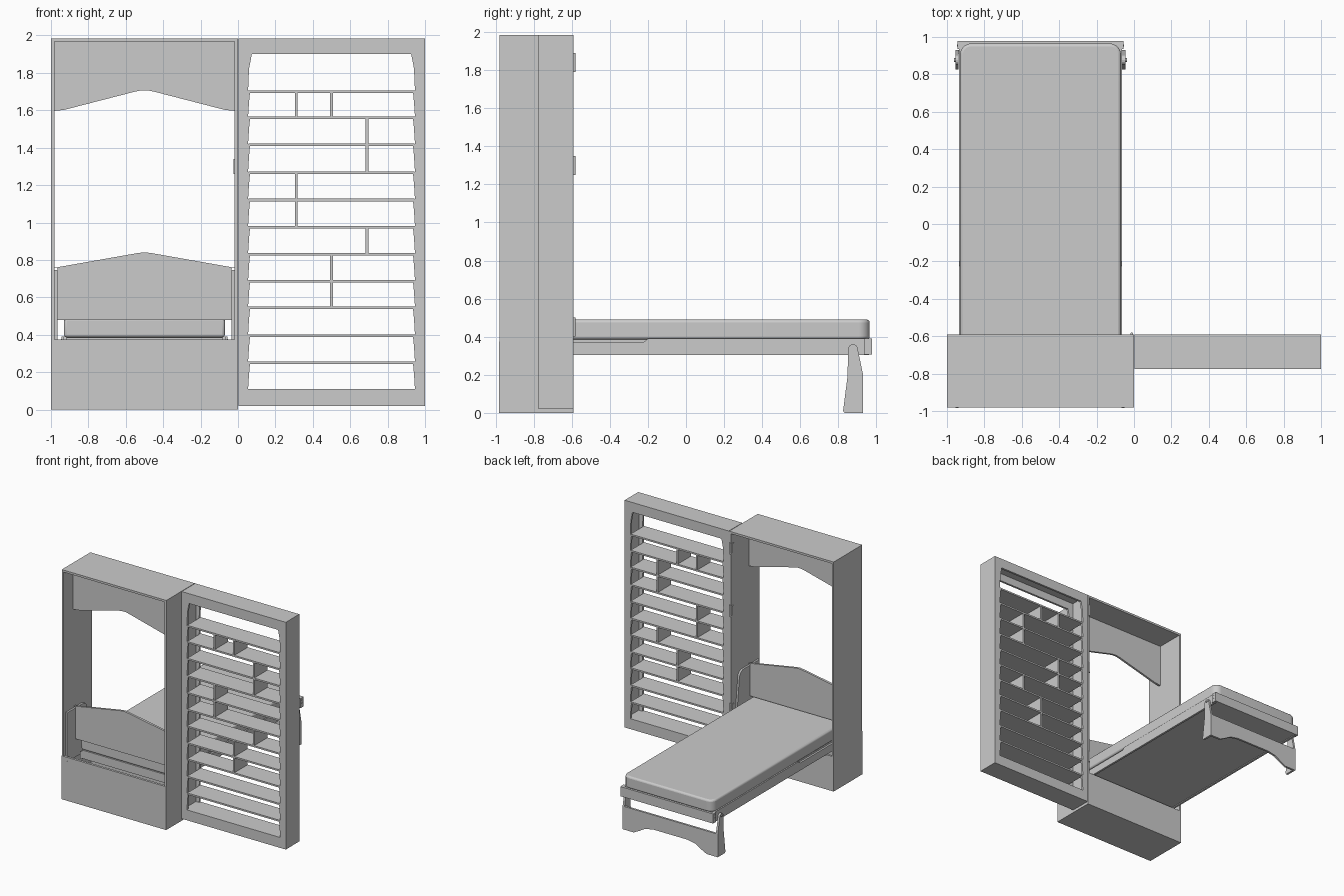
import bpy, bmesh
from math import pi, cos, sin
from mathutils import Vector

cube = bpy.data.objects.get("Cube")
if cube:
    bpy.data.objects.remove(cube)


def add_object(name, bm):
    bmesh.ops.recalc_face_normals(bm, faces=bm.faces)
    mesh = bpy.data.meshes.new(name)
    bm.to_mesh(mesh)
    bm.free()
    obj = bpy.data.objects.new(name, mesh)
    bpy.context.collection.objects.link(obj)
    return obj


def prism(name, points, axis, start, end):
    """Extrude a 2D profile along an axis; the profile uses the other two axes in order."""
    i = "xyz".index(axis)
    bm = bmesh.new()
    verts = []
    for p in points:
        co = list(p)
        co.insert(i, start)
        verts.append(bm.verts.new(co))
    face = bm.faces.new(verts)
    new = bmesh.ops.extrude_face_region(bm, geom=[face])["geom"]
    shift = Vector((0, 0, 0))
    shift[i] = end - start
    bmesh.ops.translate(bm, verts=[g for g in new if isinstance(g, bmesh.types.BMVert)], vec=shift)
    return add_object(name, bm)


def box(name, x, y, z):
    return prism(name, [(x[0], y[0]), (x[1], y[0]), (x[1], y[1]), (x[0], y[1])], "z", *z)


def arc(cx, cy, r, a0, a1, steps=8):
    angles = [a0 + (a1 - a0) * k / steps for k in range(steps + 1)]
    return [(cx + r * cos(a), cy + r * sin(a)) for a in angles]


def disc(name, axis, centre, r, start, end):
    return prism(name, arc(*centre, r, 0, 2 * pi * 11 / 12, 11), axis, start, end)


MID = -0.5          # centre line of cabinet and bed
FRONT, BACK = -0.98, -0.59
TOP = 1.985
T = 0.018           # board thickness


def both_sides(x0, x1):
    """Matching x ranges on the left and right of the bed, given as offsets from its centre."""
    return {"left": (MID + x0, MID + x1), "right": (MID - x1, MID - x0)}


# Cabinet carcass
for side, x in both_sides(0.5 - T, 0.5).items():
    box("cabinet_side_" + side, x, (FRONT, BACK), (0, TOP))
inner = (-1 + T, -T)
box("cabinet_top", inner, (FRONT, BACK), (TOP - T, TOP))
box("cabinet_floor", inner, (FRONT, BACK), (0, T))
box("cabinet_front_panel", (-1, 0), (FRONT - 0.002, FRONT + T), (0, 0.375))
box("cabinet_back_panel", inner, (BACK - T, BACK), (T, 0.30))

# Shaped valance and headboard
prism("valance", [(-0.982, 1.967), (-0.982, 1.597), (-0.93, 1.602), (-0.55, 1.70), (-0.52, 1.706),
                  (-0.48, 1.706), (-0.45, 1.70), (-0.07, 1.602), (-0.018, 1.597), (-0.018, 1.967)],
      "y", -0.85, -0.832)
prism("headboard", [(-0.965, 0.48), (-0.035, 0.48), (-0.035, 0.755), (-0.018, 0.758), (-0.46, 0.836),
                    (-0.5, 0.841), (-0.54, 0.836), (-0.982, 0.758), (-0.965, 0.755)],
      "y", -0.845, -0.825)

# Pivot plates inside the cabinet
plate = [(-0.955, 0.32), (-0.955, 0.745)] + arc(-0.74, 0.685, 0.06, pi / 2, 0) + [(-0.665, 0.55), (-0.64, 0.32)]
for side, x in both_sides(0.466, 0.483).items():
    prism("pivot_plate_" + side, plate, "x", *x)

# Hinges on the inner edge of the cabinet
for n, z in enumerate((0.45, 1.30, 1.84)):
    box(f"hinge_leaf_{n}", (-0.024, -0.016), (-0.625, -0.592), (z - 0.04, z + 0.04))
    disc(f"hinge_pin_{n}", "z", (-0.012, -0.587), 0.007, z - 0.05, z + 0.05)

# Bed frame
rail = [(-0.82, 0.305), (0.96, 0.305), (0.96, 0.39), (-0.20, 0.39), (-0.225, 0.37), (-0.82, 0.37)]
for side, x in both_sides(0.418, 0.436).items():
    prism("bed_rail_" + side, rail, "x", *x)
deck = (-0.92, -0.08)
box("bed_deck", deck, (-0.82, 0.96), (0.312, 0.385))
box("foot_rail", (-0.94, -0.06), (0.955, 0.978), (0.307, 0.39))
for side, x in both_sides(0.436, 0.444).items():
    box("corner_bracket_" + side, x, (0.935, 0.978), (0.307, 0.39))

# Mattress with rounded foot corners
outline = ([(-0.93, -0.82), (-0.07, -0.82)] + arc(-0.13, 0.905, 0.06, 0, pi / 2)
           + arc(-0.87, 0.905, 0.06, pi / 2, pi))
mattress = prism("mattress", outline, "z", 0.386, 0.49)
bevel = mattress.modifiers.new("soft_edges", "BEVEL")
bevel.width = 0.015
bevel.segments = 3
bevel.limit_method = "ANGLE"
bpy.context.view_layer.objects.active = mattress
mattress.select_set(True)
bpy.ops.object.shade_smooth_by_angle()

# Folding legs joined by an arched board
leg = ([(0.825, 0.01), (0.832, 0), (0.93, 0), (0.93, 0.20)]
       + arc(0.877, 0.335, 0.025, 0, pi) + [(0.848, 0.19)])
for side, x in both_sides(0.437, 0.455).items():
    prism("leg_" + side, leg, "x", *x)
for side, x in both_sides(0.44, 0.462).items():
    disc("leg_pivot_" + side, "x", (0.877, 0.34), 0.01, *x)
board = [(-0.937, 0), (-0.85, 0), (-0.80, 0.025), (-0.74, 0.06), (-0.66, 0.075)]
board += [(2 * MID - x, z) for x, z in reversed(board)]
prism("leg_board", board + [(-0.063, 0.20), (-0.937, 0.20)], "y", 0.912, 0.93)

# Bolts
for side, x in both_sides(0.44, 0.447).items():
    for z in (0.345, 0.372):
        disc(f"rail_bolt_{side}", "x", (0.955, z), 0.006, *x)
    disc("panel_bolt_" + side, "y", (x[0], 0.335), 0.008, FRONT - 0.003, FRONT)

# Bookcase outer case
LEFT, RIGHT, BASE = 0.004, 1.0, 0.02
DEPTH = (-0.775, -0.59)
INSIDE = (DEPTH[0] + T, DEPTH[1] - T)
box("bookcase_side_inner", (LEFT, LEFT + T), INSIDE, (BASE, TOP))
box("bookcase_side_outer", (RIGHT - T, RIGHT), INSIDE, (BASE, TOP))
box("bookcase_top", (LEFT + T, RIGHT - T), INSIDE, (TOP - T, TOP))
box("bookcase_base", (LEFT + T, RIGHT - T), INSIDE, (BASE, BASE + T))
box("bookcase_floor", (LEFT + T, RIGHT - T), INSIDE, (0.095, 0.11))

# Shelves
shelves = [0.25, 0.395, 0.545, 0.685, 0.83, 0.975, 1.12, 1.265, 1.415, 1.56, 1.70]
H = 0.007
for n, z in enumerate(shelves):
    box(f"shelf_{n}", (0.056, 0.944), (DEPTH[0] + 0.001, DEPTH[1] - 0.001), (z - H, z + H))

# Dividers: x position, lower shelf, upper shelf
for x, low, high in [(0.5, 2, 3), (0.5, 3, 4), (0.69, 4, 5), (0.312, 5, 6), (0.312, 6, 7),
                     (0.69, 7, 8), (0.69, 8, 9), (0.312, 9, 10), (0.5, 9, 10)]:
    box("shelf_divider", (x - H, x + H), (DEPTH[0] + 0.002, DEPTH[1] - 0.002),
        (shelves[low] + H, shelves[high] - H))

# Face frames on both faces, with stiles that taper in at the top of every compartment
OPEN_LOW, OPEN_HIGH = 0.11, 1.90
stile = [(0, OPEN_LOW)]
levels = [OPEN_LOW - H] + shelves + [OPEN_HIGH + H]
for low, high in zip(levels, levels[1:]):
    a, b = low + H, high - H
    stile += [(0.054, a), (0.059, a + (b - a) * 0.6), (0.064 if b < OPEN_HIGH else 0.074, b)]
stile.append((0, OPEN_HIGH))
for face, y in {"front": (DEPTH[0], INSIDE[0]), "back": (INSIDE[1], DEPTH[1])}.items():
    prism(f"{face}_stile_inner", [(max(x, LEFT), z) for x, z in stile], "y", *y)
    prism(f"{face}_stile_outer", [(1 - x, z) for x, z in stile], "y", *y)
    box(f"{face}_rail_lower", (LEFT, RIGHT), y, (BASE, OPEN_LOW))
    box(f"{face}_rail_upper", (LEFT, RIGHT), y, (OPEN_HIGH, TOP))
